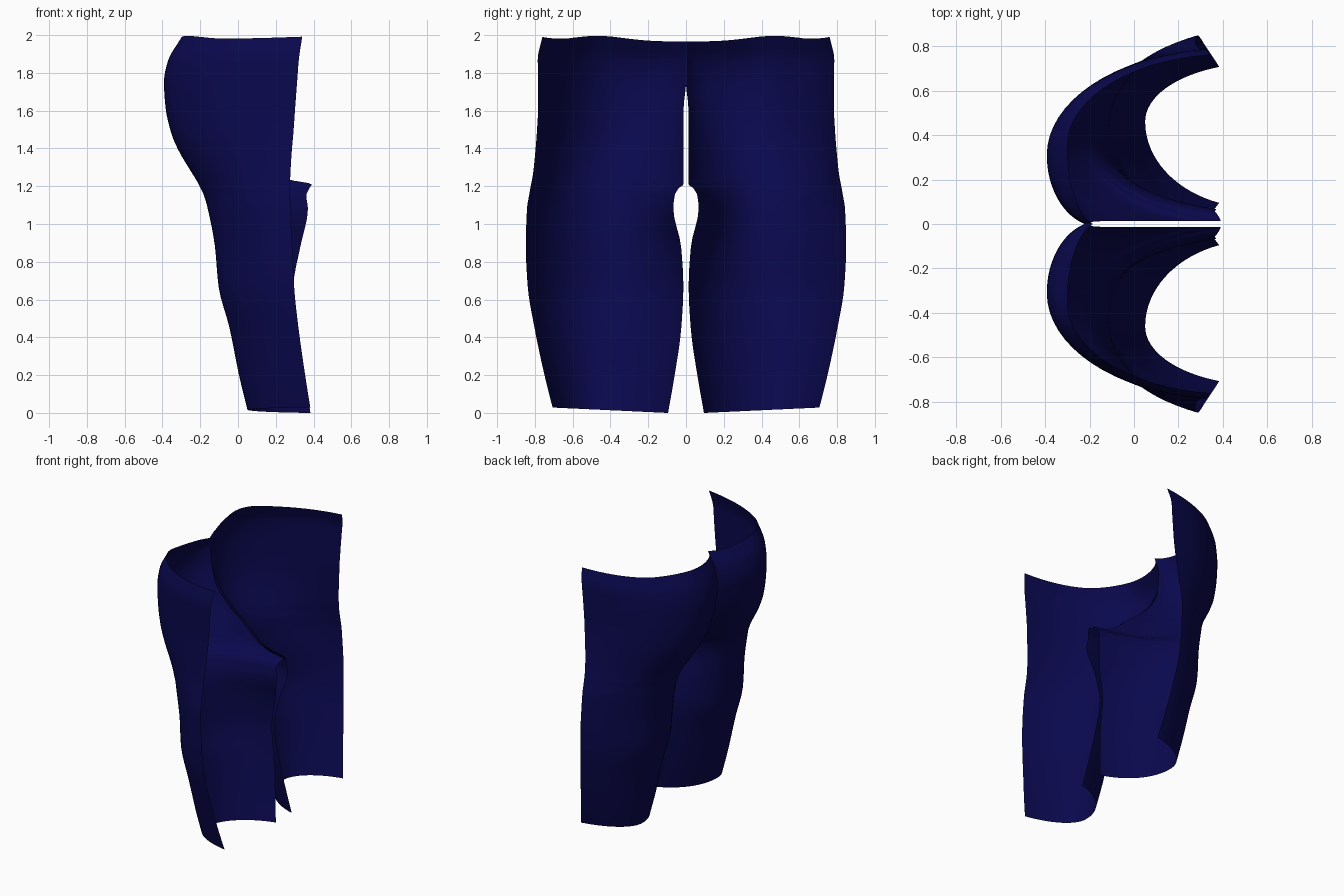
import bpy, bmesh, math

if "Cube" in bpy.data.objects:
    bpy.data.objects.remove(bpy.data.objects["Cube"])

# Leg sections: z, outer edge x/y, rearmost x/y, inner edge (inseam, then crotch seam) x/y
SECTIONS = [
    (0.00, .383, .706, .050, .460, .383, .095),
    (0.20, .355, .750, .005, .455, .355, .060),
    (0.45, .320, .802, -.045, .450, .320, .025),
    (0.67, .297, .838, -.103, .435, .294, .014),
    (0.88, .287, .848, -.122, .410, .330, .026),
    (1.08, .278, .842, -.160, .390, .370, .067),
    (1.15, .276, .831, -.180, .380, .362, .060),
    (1.19, .275, .824, -.198, .375, .378, .038),
    (1.21, .275, .820, -.208, .370, .390, .014),
    (1.235, .276, .815, -.222, .365, .270, .013),
    (1.28, .278, .808, -.250, .355, .180, .013),
    (1.39, .285, .797, -.315, .335, .060, .013),
    (1.48, .293, .790, -.353, .325, -.055, .013),
    (1.62, .303, .783, -.384, .310, -.170, .012),
    (1.75, .313, .783, -.392, .310, -.215, .000),
    (1.86, .322, .785, -.370, .320, -.222, .000),
    (1.97, .340, .760, -.300, .350, -.185, .000),
]
SUB, COLS = 4, 16


def slopes(zs, vs):
    """Tangents that never overshoot the given values."""
    d = [(vs[i + 1] - vs[i]) / (zs[i + 1] - zs[i]) for i in range(len(zs) - 1)]
    mid = [2 * a * b / (a + b) if a * b > 0 else 0 for a, b in zip(d, d[1:])]
    return [d[0]] + mid + [d[-1]]


def smooth_rows():
    cols = list(zip(*SECTIONS))
    zs = cols[0]
    tangents = [slopes(zs, c) for c in cols]
    rows = []
    for i in range(len(zs) - 1):
        h = zs[i + 1] - zs[i]
        for k in range(SUB):
            t = k / SUB
            rows.append([
                (2*t**3 - 3*t*t + 1) * c[i] + (t**3 - 2*t*t + t) * h * m[i]
                + (3*t*t - 2*t**3) * c[i + 1] + (t**3 - t*t) * h * m[i + 1]
                for c, m in zip(cols, tangents)])
    rows.append(list(SECTIONS[-1]))
    return rows


def edge_offset(z, y, u):
    """Gentle waves of the waistline and hem."""
    top = max(0, (z - 1.6) / 0.37) ** 2
    low = max(0, 1 - z / 0.3) ** 2
    wave = 0.03 * math.exp(-((y - 0.47) / 0.2) ** 2) + 0.022 * max(0, 1 - u / 0.25) - 0.004
    return top * wave + low * 0.028 * max(0, (y - 0.1) / 0.6)


# One leg panel: two partial ellipse arcs per section, open to the front of the body
bm = bmesh.new()
grid = []
for z, xo, yo, xb, yb, xi, yi in smooth_rows():
    line = []
    rise = min(1, max(0, (z - 0.9) / 0.7))
    spans = math.radians(69 + 14 * rise), math.radians(71 + 6 * rise)
    for j in range(2 * COLS + 1):
        t = (j - COLS) / COLS
        xe, ye, span = (xo, yo, spans[0]) if t < 0 else (xi, yi, spans[1])
        a = abs(t) * span
        x = xb + (xe - xb) * (1 - math.cos(a)) / (1 - math.cos(span))
        y = yb + (ye - yb) * math.sin(a) / math.sin(span)
        line.append(bm.verts.new((x, y, z + edge_offset(z, y, j / (2 * COLS)))))
    grid.append(line)
for r0, r1 in zip(grid, grid[1:]):
    for j in range(2 * COLS):
        bm.faces.new((r0[j], r0[j + 1], r1[j + 1], r1[j]))

mesh = bpy.data.meshes.new("trouser_panel")
bm.to_mesh(mesh)
bm.free()
panel = bpy.data.objects.new("trouser_panel", mesh)
bpy.context.collection.objects.link(panel)

# Navy cloth
navy = bpy.data.materials.new("navy_cloth")
navy.diffuse_color = (0.003, 0.0025, 0.075, 1)
navy.use_nodes = True
navy.node_tree.nodes["Principled BSDF"].inputs["Base Color"].default_value = navy.diffuse_color
mesh.materials.append(navy)

# Second leg, welded along the centre back seam
mirror = panel.modifiers.new("other_leg", 'MIRROR')
mirror.use_axis = (False, True, False)
mirror.use_mirror_merge = True
mirror.merge_threshold = 0.001

bpy.context.view_layer.objects.active = panel
panel.select_set(True)
bpy.ops.object.shade_smooth_by_angle(angle=math.radians(50))
